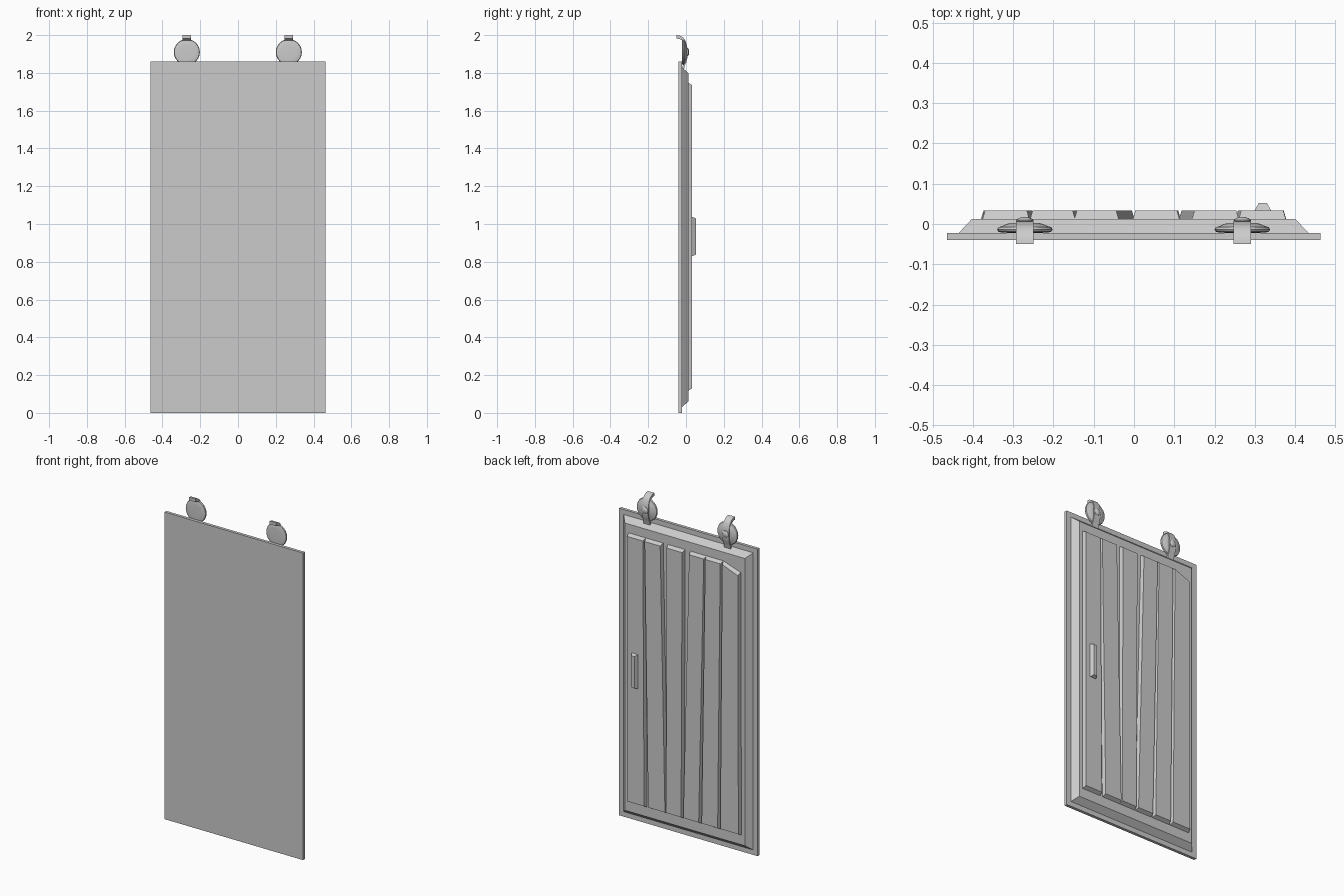
import bpy, bmesh, math

if "Cube" in bpy.data.objects:
    bpy.data.objects.remove(bpy.data.objects["Cube"])


def make_object(name, build, smooth=False):
    bm = bmesh.new()
    build(bm)
    bmesh.ops.recalc_face_normals(bm, faces=bm.faces)
    mesh = bpy.data.meshes.new(name)
    bm.to_mesh(mesh)
    bm.free()
    ob = bpy.data.objects.new(name, mesh)
    bpy.context.collection.objects.link(ob)
    if smooth:
        bpy.ops.object.select_all(action='DESELECT')
        bpy.context.view_layer.objects.active = ob
        ob.select_set(True)
        bpy.ops.object.shade_smooth_by_angle(angle=math.radians(35))
    return ob


def loft(bm, rings):
    """Skin equal-length closed rings and cap both ends."""
    loops = [[bm.verts.new(p) for p in r] for r in rings]
    for a, b in zip(loops, loops[1:]):
        n = len(a)
        for i in range(n):
            bm.faces.new((a[i], a[(i + 1) % n], b[(i + 1) % n], b[i]))
    bm.faces.new(loops[0])
    bm.faces.new(loops[-1])


def slab(name, corners, y0, y1, dx=0.0, dz=0.0):
    """Four-cornered XZ outline (BL, BR, TR, TL) at y1, flared by dx, dz at y0."""
    signs = [(-1, -1), (1, -1), (1, 1), (-1, 1)]
    base = [(x + sx * dx, y0, z + sz * dz) for (x, z), (sx, sz) in zip(corners, signs)]
    top = [(x, y1, z) for x, z in corners]
    return make_object(name, lambda bm: loft(bm, [base, top]))


def rect(x0, x1, z0, z1):
    return [(x0, z0), (x1, z0), (x1, z1), (x0, z1)]


def lathe(name, profile, cx, cz, sides):
    """Turn (radius, y) points about a Y axis through cx, cz."""
    rings = [[(cx + r * math.cos(2 * math.pi * i / sides), y,
               cz + r * math.sin(2 * math.pi * i / sides)) for i in range(sides)]
             for r, y in profile]
    return make_object(name, lambda bm: loft(bm, rings), smooth=True)


# Flat door sheet and raised panel with sloping edges
slab("door_sheet", rect(-0.464, 0.463, 0.0, 1.86), -0.04, -0.022)
slab("raised_panel", rect(-0.403, 0.401, 0.06, 1.80), -0.022, 0.012, 0.032, 0.03)

# Uneven planks: bottom left, bottom right, top left, top right, left-corner drop
planks = [
    (-0.374, -0.253, -0.37, -0.266, 0.04),
    (-0.235, -0.128, -0.252, -0.152, 0.0),
    (-0.108, -0.005, -0.142, -0.044, 0.0),
    (0.010, 0.110, 0.003, 0.107, 0.0),
    (0.118, 0.230, 0.150, 0.254, 0.0),
    (0.258, 0.372, 0.266, 0.371, 0.0),
]
for i, (b0, b1, t0, t1, drop) in enumerate(planks):
    slab(f"plank_{i + 1}", [(b0, 0.13), (b1, 0.13), (t1, 1.735), (t0, 1.735 - drop)],
         0.012, 0.033, 0.006, 0.012)

# Door handle
slab("door_handle", rect(0.31, 0.33, 0.838, 1.03), 0.033, 0.052, 0.011, 0.008)

# Hanger wheels with hooked straps and axle caps
wheel = [(0.040, -0.022), (0.058, -0.021), (0.066, -0.019), (0.069, -0.014),
         (0.066, -0.008), (0.056, -0.005), (0.045, 0.000), (0.034, 0.003), (0.018, 0.003)]
cap = [(0.021, 0.006), (0.021, 0.010), (0.016, 0.014), (0.008, 0.017)]
# Strap outline in YZ: outer curve then inner curve
strap = [(-0.05, 2.0), (-0.034, 1.998), (-0.016, 1.988), (-0.002, 1.97), (0.006, 1.94),
         (0.009, 1.91), (0.008, 1.88), (0.001, 1.855), (-0.008, 1.835), (-0.012, 1.80),
         (-0.024, 1.80), (-0.018, 1.835), (-0.008, 1.857), (-0.001, 1.88), (0.001, 1.91),
         (-0.003, 1.94), (-0.011, 1.96), (-0.022, 1.973), (-0.036, 1.980), (-0.05, 1.981)]
for cx, side in ((-0.271, "left"), (0.269, "right")):
    lathe(f"wheel_{side}", wheel, cx, 1.91, 24)
    lathe(f"axle_cap_{side}", cap, cx, 1.91, 12)
    ends = [[(cx + s * 0.0215, y, z) for y, z in strap] for s in (-1, 1)]
    make_object(f"hook_strap_{side}", lambda bm: loft(bm, ends), smooth=True)
